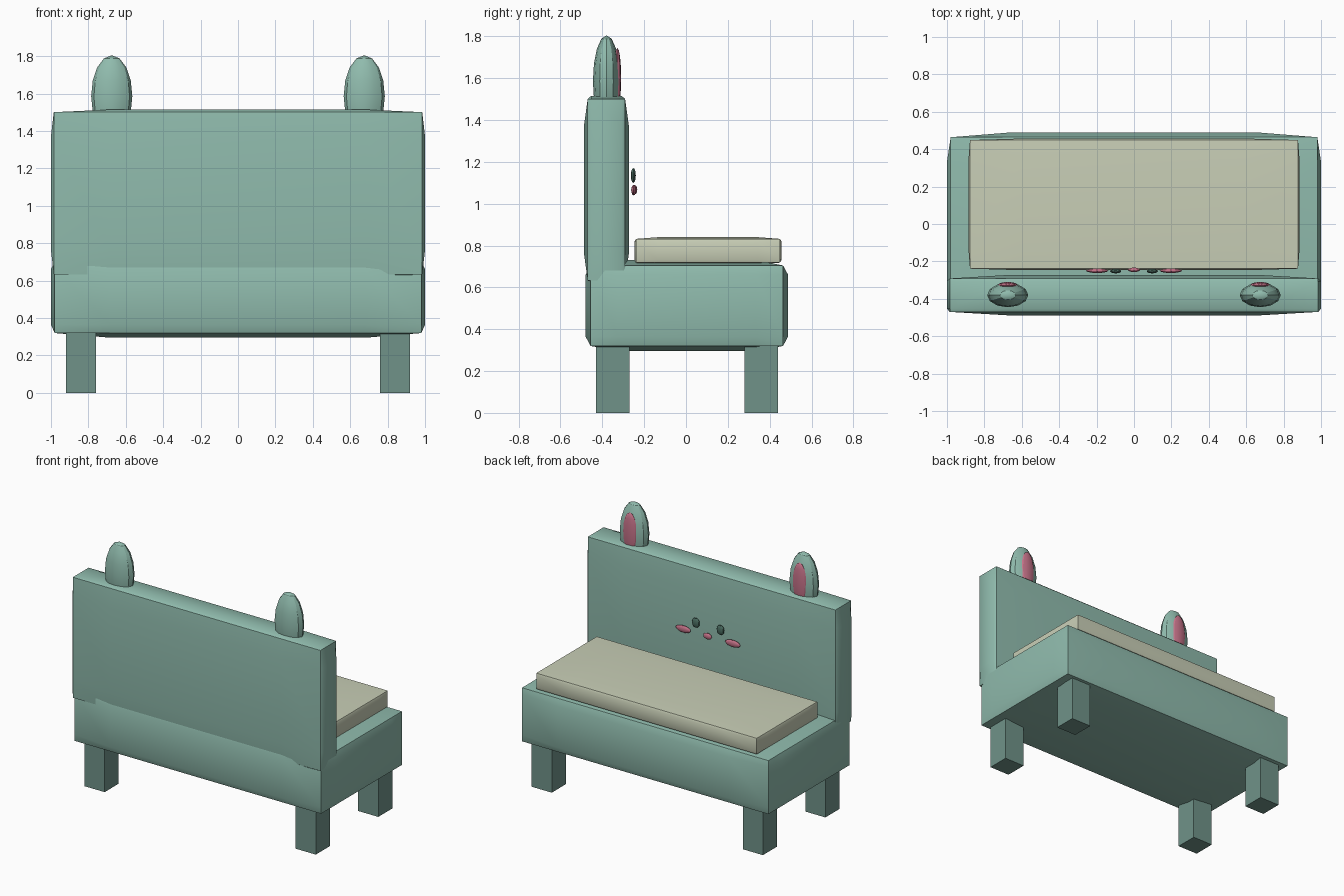
import bpy
import bmesh
import math
from mathutils import Vector

if "Cube" in bpy.data.objects:
    bpy.data.objects.remove(bpy.data.objects["Cube"], do_unlink=True)


def material(name, r, g, b):
    mat = bpy.data.materials.new(name)
    mat.use_nodes = True
    mat.diffuse_color = (r, g, b, 1)
    mat.node_tree.nodes["Principled BSDF"].inputs["Base Color"].default_value = (r, g, b, 1)
    return mat


GREEN = material("soft_green", 0.28, 0.50, 0.42)
LEG_GREEN = material("leg_green", 0.16, 0.29, 0.25)
CREAM = material("cream", 0.58, 0.62, 0.47)
PINK = material("pink", 0.56, 0.17, 0.25)
DARK = material("dark_green", 0.07, 0.15, 0.12)


def finish(name, bm, mat, smooth=True, angle=30):
    mesh = bpy.data.meshes.new(name)
    bmesh.ops.recalc_face_normals(bm, faces=bm.faces)
    bm.to_mesh(mesh)
    bm.free()
    mesh.materials.append(mat)
    obj = bpy.data.objects.new(name, mesh)
    bpy.context.collection.objects.link(obj)
    if smooth:
        bpy.ops.object.select_all(action="DESELECT")
        obj.select_set(True)
        bpy.context.view_layer.objects.active = obj
        bpy.ops.object.shade_smooth_by_angle(angle=math.radians(angle))
    return obj


def box(lo, hi):
    lo, hi = Vector(lo), Vector(hi)
    bm = bmesh.new()
    bmesh.ops.create_cube(bm, size=1)
    for v in bm.verts:
        v.co = (lo + hi) / 2 + v.co * (hi - lo)
    return bm


def padded_box(name, lo, hi, mat, pull, inset=0.16):
    """Box with a support loop near each end and its outer edges drawn inward."""
    bm = box(lo, hi)
    lo, hi = Vector(lo), Vector(hi)
    for axis in range(3):
        normal = Vector((0, 0, 0))
        normal[axis] = 1
        step = inset * (hi - lo)[axis]
        for at in (lo[axis] + step, hi[axis] - step):
            bmesh.ops.bisect_plane(bm, geom=bm.verts[:] + bm.edges[:] + bm.faces[:],
                                   plane_co=normal * at, plane_no=normal)
    for v in bm.verts:
        ends = [a for a in range(3)
                if min(abs(v.co[a] - lo[a]), abs(v.co[a] - hi[a])) < 1e-4]
        if len(ends) > 1:
            for a in ends:
                v.co[a] += pull[a] if v.co[a] < (lo[a] + hi[a]) / 2 else -pull[a]
    return finish(name, bm, mat)


def ellipsoid(name, centre, radii, mat, segments=12, rings=8):
    bm = bmesh.new()
    bmesh.ops.create_uvsphere(bm, u_segments=segments, v_segments=rings, radius=1)
    for v in bm.verts:
        v.co = Vector(centre) + v.co * Vector(radii)
    return finish(name, bm, mat)


# Upholstered body
padded_box("seat_base", (-1, -0.48, 0.295), (1, 0.488, 0.73), GREEN, (0.02, 0.024, 0.025))
padded_box("backrest", (-1, -0.488, 0.62), (1, -0.273, 1.515), GREEN, (0.015, 0.018, 0.014))
padded_box("seat_cushion", (-0.885, -0.247, 0.71), (0.885, 0.457, 0.84), CREAM,
           (0.008, 0.008, 0.008))

# Paired parts
for side, s in (("left", 1), ("right", -1)):
    for place, y in (("front", -0.35), ("back", 0.36)):
        x = s * 0.84
        finish(f"{place}_{side}_leg",
               box((x - 0.08, y - 0.08, 0), (x + 0.08, y + 0.08, 0.36)),
               LEG_GREEN, smooth=False)
    ellipsoid(f"{side}_ear", (s * 0.675, -0.38, 1.585), (0.11, 0.065, 0.22), GREEN)
    ellipsoid(f"{side}_inner_ear", (s * 0.675, -0.328, 1.60), (0.055, 0.018, 0.145), PINK)
    ellipsoid(f"{side}_eye", (s * 0.098, -0.252, 1.135), (0.03, 0.012, 0.035), DARK)
    ellipsoid(f"{side}_cheek", (s * 0.197, -0.25, 1.065), (0.06, 0.012, 0.025), PINK)

# Nose
ellipsoid("nose", (0, -0.245, 1.067), (0.034, 0.012, 0.022), PINK)
